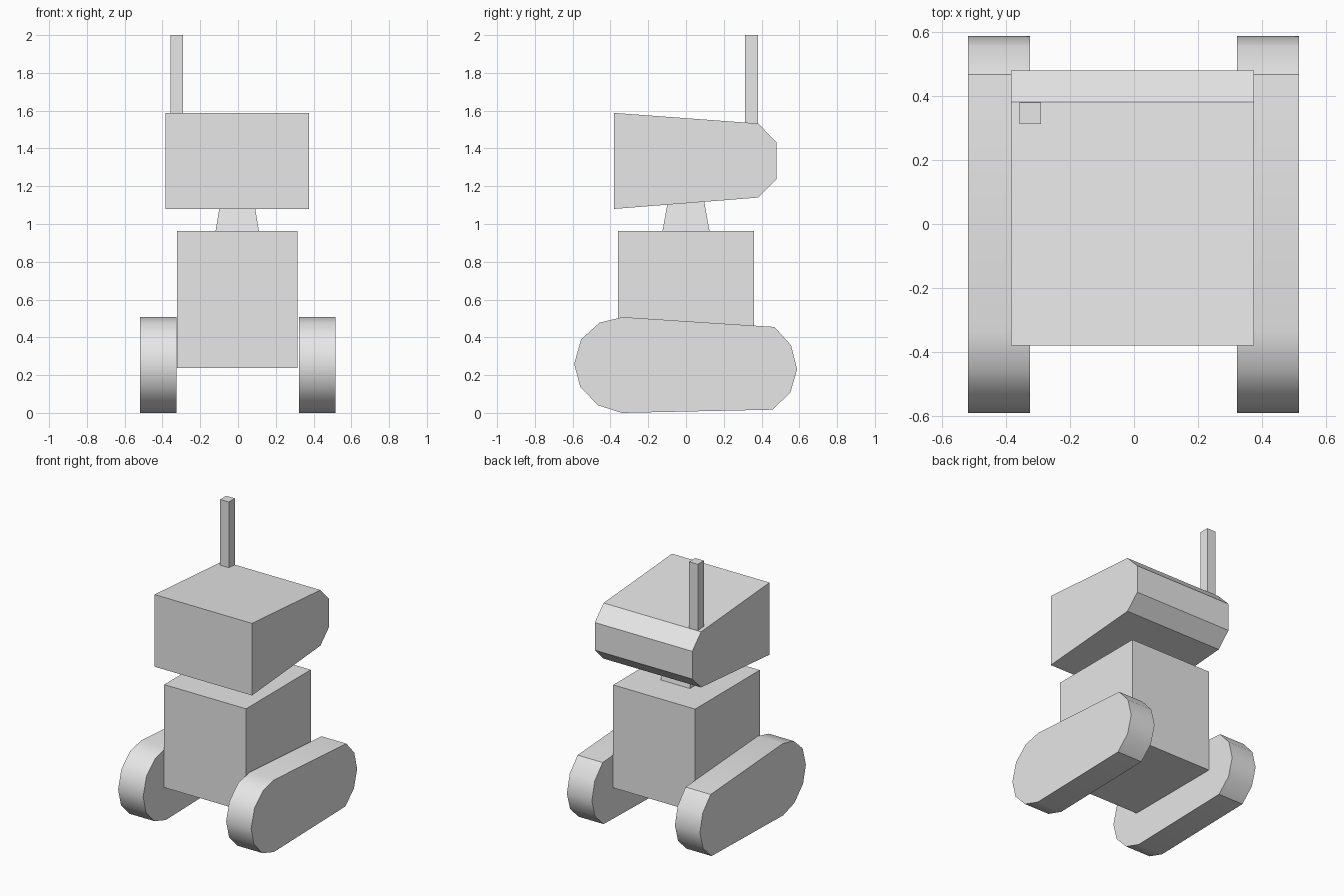
import bpy
import bmesh
import math

cube = bpy.data.objects.get("Cube")
if cube:
    bpy.data.objects.remove(cube, do_unlink=True)

grey = bpy.data.materials.new("plain grey")
grey.use_nodes = True
grey.diffuse_color = (0.8, 0.8, 0.8, 1)
grey.node_tree.nodes["Principled BSDF"].inputs["Base Color"].default_value = (0.8, 0.8, 0.8, 1)


def finish(name, bm):
    bmesh.ops.recalc_face_normals(bm, faces=bm.faces)
    mesh = bpy.data.meshes.new(name)
    bm.to_mesh(mesh)
    bm.free()
    mesh.materials.append(grey)
    obj = bpy.data.objects.new(name, mesh)
    bpy.context.collection.objects.link(obj)
    return obj


def extrude_side_profile(name, profile, x0, x1):
    """Extrude a (y, z) outline across the width from x0 to x1."""
    bm = bmesh.new()
    face = bm.faces.new([bm.verts.new((x0, y, z)) for y, z in profile])
    result = bmesh.ops.extrude_face_region(bm, geom=[face])
    verts = [v for v in result["geom"] if isinstance(v, bmesh.types.BMVert)]
    bmesh.ops.translate(bm, verts=verts, vec=(x1 - x0, 0, 0))
    # the starting face is kept by the extrusion and closes the solid
    return finish(name, bm)


def box(name, center, size, top_scale=1.0):
    """Box, optionally tapered towards the top."""
    bm = bmesh.new()
    bmesh.ops.create_cube(bm, size=1)
    for v in bm.verts:
        s = top_scale if v.co.z > 0 else 1.0
        v.co.x = center[0] + v.co.x * size[0] * s
        v.co.y = center[1] + v.co.y * size[1] * s
        v.co.z = center[2] + v.co.z * size[2]
    return finish(name, bm)


# Tracks: rounded at both ends, taller at the front
track_outline = [(-0.335, 0.507), (0.468, 0.455), (0.556, 0.358), (0.588, 0.23),
                 (0.552, 0.107), (0.457, 0.017), (-0.34, 0.0), (-0.465, 0.04),
                 (-0.56, 0.137), (-0.592, 0.26), (-0.555, 0.39), (-0.457, 0.478)]
for name, x0, x1 in (("right_track", -0.52, -0.325), ("left_track", 0.322, 0.517)):
    track = extrude_side_profile(name, track_outline, x0, x1)
    bpy.ops.object.select_all(action="DESELECT")
    track.select_set(True)
    bpy.context.view_layer.objects.active = track
    bpy.ops.object.shade_smooth_by_angle(angle=math.radians(35))

# Body and tapered neck
box("body", (-0.004, 0, 0.6), (0.638, 0.72, 0.725))
box("neck", (-0.004, 0, 1.04), (0.23, 0.25, 0.16), 0.77)

# Wedge head with chamfered back
head_outline = [(-0.38, 1.08), (0.382, 1.14), (0.48, 1.237),
                (0.48, 1.432), (0.382, 1.532), (-0.38, 1.588)]
extrude_side_profile("head", head_outline, -0.385, 0.375)

# Antenna on the back right corner
box("antenna", (-0.325, 0.347, 1.75), (0.067, 0.067, 0.5))
